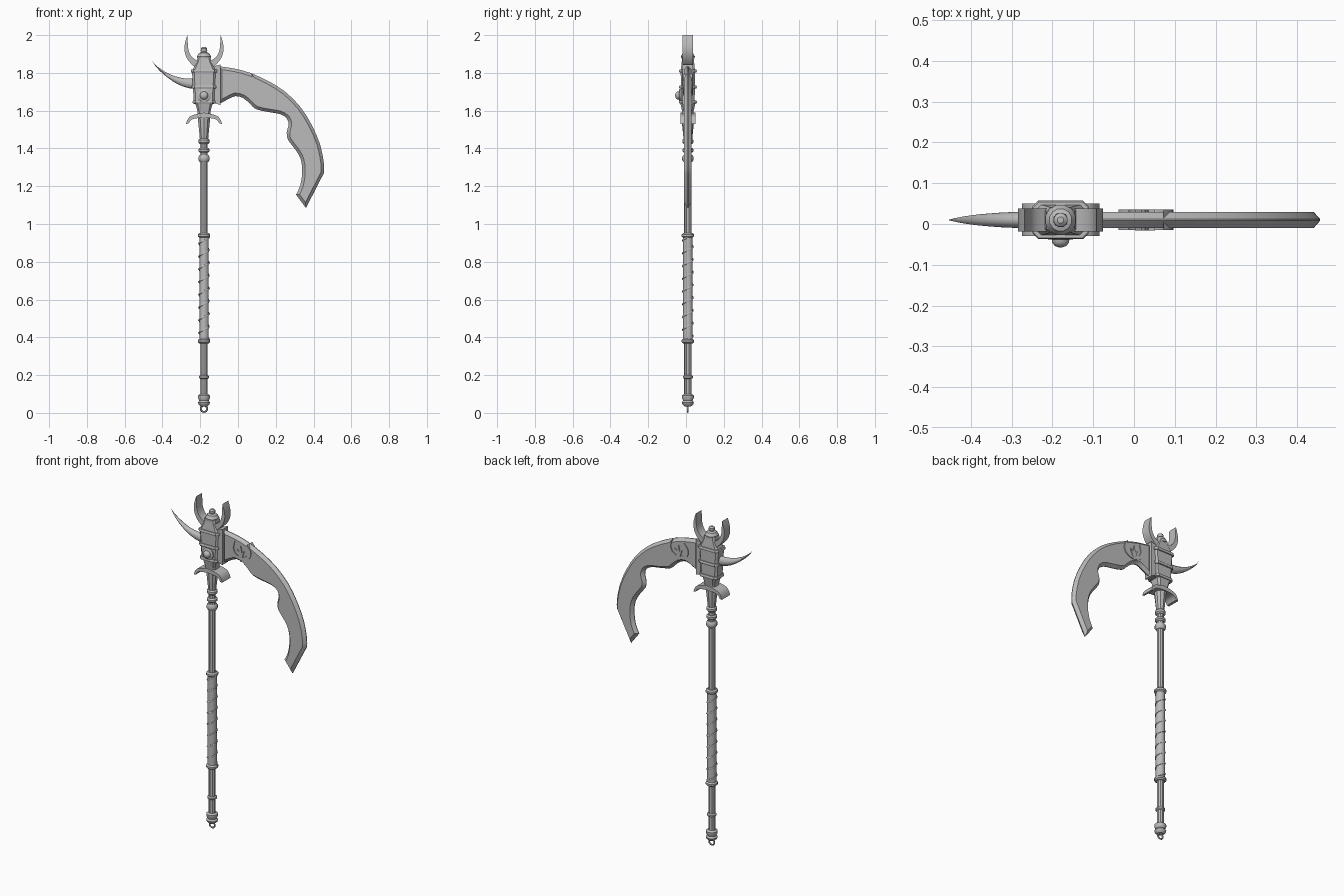
import bpy, bmesh, math
from mathutils import Vector

if "Cube" in bpy.data.objects:
    bpy.data.objects.remove(bpy.data.objects["Cube"])

CX, CY = -0.18, 0.01   # axis of the handle

steel = bpy.data.materials.new("grey steel")
steel.diffuse_color = (0.5, 0.5, 0.5, 1)
steel.use_nodes = True
steel.node_tree.nodes["Principled BSDF"].inputs["Base Color"].default_value = steel.diffuse_color


def finish(name, bm, smooth=35):
    bmesh.ops.recalc_face_normals(bm, faces=bm.faces)
    me = bpy.data.meshes.new(name)
    bm.to_mesh(me)
    bm.free()
    ob = bpy.data.objects.new(name, me)
    bpy.context.collection.objects.link(ob)
    me.materials.append(steel)
    if smooth:
        bpy.ops.object.select_all(action='DESELECT')
        ob.select_set(True)
        bpy.context.view_layer.objects.active = ob
        bpy.ops.object.shade_smooth_by_angle(angle=math.radians(smooth))
    return ob


def loft(name, rings, smooth=35, closed=False):
    """Skin a list of equal-length point rings, capping the ends."""
    bm = bmesh.new()
    vs = [[bm.verts.new(p) for p in r] for r in rings]
    n = len(vs[0])
    pairs = list(zip(vs, vs[1:])) + ([(vs[-1], vs[0])] if closed else [])
    for a, b in pairs:
        for i in range(n):
            j = (i + 1) % n
            bm.faces.new((a[i], a[j], b[j], b[i]))
    if not closed:
        bm.faces.new(vs[0])
        bm.faces.new(vs[-1])
    return finish(name, bm, smooth)


def lathe(name, profile, sides=12, axis='z', z0=0, smooth=35):
    """Turn (radius, position) pairs round the handle axis, or round -y at height z0."""
    rings = []
    for r, h in profile:
        ring = []
        for i in range(sides):
            t = 2 * math.pi * (i + .5) / sides
            c, s = r * math.cos(t), r * math.sin(t)
            ring.append((CX + c, CY + s, h) if axis == 'z' else (CX + c, h, z0 + s))
        rings.append(ring)
    return loft(name, rings, smooth)


def curve(pts, steps=3):
    """Smooth chain of points through the given ones."""
    p = [Vector(q) for q in pts]
    p = [2 * p[0] - p[1]] + p + [2 * p[-1] - p[-2]]
    out = []
    for a, b, c, d in zip(p, p[1:], p[2:], p[3:]):
        for k in range(steps):
            t = k / steps
            out.append(.5 * (2 * b + (c - a) * t + (2 * a - 5 * b + 4 * c - d) * t * t
                             + (3 * b - a - 3 * c + d) * t ** 3))
    return out + [p[-2]]


def prism(name, outline, half, bevel=0, edge=0.002, smooth=30):
    """Flat shape in x-z, thick in y; bevel slopes each side down to a thin edge."""
    bm = bmesh.new()
    e = edge if bevel else half
    front = [bm.verts.new((x, CY - e, z)) for x, z in outline]
    back = [bm.verts.new((x, CY + e, z)) for x, z in outline]
    n = len(front)
    caps = [bm.faces.new(front), bm.faces.new(back[::-1])]
    for i in range(n):
        j = (i + 1) % n
        bm.faces.new((front[i], back[i], back[j], front[j]))
    bmesh.ops.recalc_face_normals(bm, faces=bm.faces)
    if bevel:
        for f in caps:
            bmesh.ops.inset_region(bm, faces=[f], thickness=bevel, depth=half - e,
                                   use_even_offset=True)
    return finish(name, bm, smooth)


def mirrored(outline):
    return [(2 * CX - x, z) for x, z in outline]


def block(name, sections, cut=.3):
    """Stack of corner-cut rectangles: (half width, half depth, height)."""
    rings = []
    for w, d, z in sections:
        c = cut * d
        rings.append([(CX + x, CY + y, z) for x, y in
                      ((w, d - c), (w - c, d), (c - w, d), (-w, d - c),
                       (-w, c - d), (c - w, -d), (w - c, -d), (w, c - d))])
    return loft(name, rings, 0)


# Handle: pommel, shaft, grip and neck
lathe("pommel", [(.018, .035), (.03, .045), (.033, .055), (.026, .065), (.033, .08),
                 (.033, .092), (.022, .10)])
lathe("shaft", [(.02, .09), (.02, 1.48)], sides=10)
lathe("grip", [(.026, .38), (.026, .94)])
lathe("neck", [(.022, 1.44), (.026, 1.48), (.036, 1.575), (.036, 1.585)], sides=10)

# Collars along the handle: (height, half length, radius)
for z, h, r in ((.19, .007, .027), (.38, .009, .034), (.94, .009, .034),
                (1.347, .014, .031), (1.39, .009, .03), (1.438, .011, .03)):
    lathe("collar", [(r * .75, z - h * 1.4), (r, z - h * .6), (r, z + h * .6),
                     (r * .75, z + h * 1.4)])


# Cord wound round the grip
def tube(name, centres, radius, closed=False):
    rings = []
    n = len(centres)
    for i, p in enumerate(centres):
        q = centres[(i + 1) % n] if closed else centres[min(i + 1, n - 1)]
        o = centres[i - 1] if closed or i else p
        t = (q - o).normalized()
        hint = Vector((0, 1, 0)) if closed else Vector((0, 0, 1))
        u = t.cross(hint).normalized()
        v = t.cross(u)
        rings.append([p + radius * (math.cos(a) * u + math.sin(a) * v)
                      for a in (k * math.pi / 3 for k in range(6))])
    return loft(name, rings, 60, closed)


turns = 8
tube("grip_cord", [Vector((CX + .026 * math.cos(a), CY + .026 * math.sin(a),
                           .39 + .54 * i / (turns * 14)))
                   for i in range(turns * 14 + 1)
                   for a in [2 * math.pi * i / 14]], .005)

# Hanging ring under the pommel
tube("ring", [Vector((CX + .017 * math.cos(a), CY, .022 + .017 * math.sin(a)))
              for a in (k * math.pi / 8 for k in range(16))], .005, True)

# Curled guard under the head, one strap each side
strap = curve([(CX, 1.59), (-.215, 1.583), (-.25, 1.572), (-.267, 1.553), (-.275, 1.53)])
strap += curve([(-.262, 1.532), (-.25, 1.549), (-.23, 1.558), (CX, 1.563)])
for o in (strap, mirrored(strap)):
    prism("guard_strap", o, .04)

# Head: socket, body, bands and cap
block("socket", [(.034, .03, 1.57), (.034, .03, 1.595), (.046, .04, 1.64)])
block("head_body", [(.052, .036, 1.635), (.055, .036, 1.66), (.063, .038, 1.80),
                    (.058, .037, 1.82), (.038, .032, 1.865), (.034, .03, 1.885)])
for z, w in ((1.645, .058), (1.725, .063), (1.81, .067)):
    block("head_band", [(w, .044, z - .008), (w + .002, .047, z - .003),
                        (w + .002, .047, z + .003), (w, .044, z + .008)])
lathe("cap", [(.036, 1.875), (.038, 1.888), (.028, 1.905), (.013, 1.91), (.018, 1.92),
              (.017, 1.93), (.008, 1.937)])

# Round boss on the front
lathe("boss", [(.036, -.02), (.036, -.034), (.03, -.038), (.022, -.038), (.021, -.046),
               (.014, -.054), (.005, -.057)], 16, 'y', 1.68)

# Pair of upright horns
horn = curve([(-.21, 1.815), (-.25, 1.85), (-.274, 1.885), (-.284, 1.925), (-.279, 1.965),
              (-.268, 2.0)])
horn += curve([(-.266, 1.96), (-.262, 1.92), (-.245, 1.885), (-.21, 1.86)])
for o in (horn, mirrored(horn)):
    prism("upright_horn", o, .028)

# Rear spike: (x, top, bottom, half depth)
rings = []
for x, top, low, d in curve([(-.215, 1.772, 1.712, .02), (-.27, 1.772, 1.718, .02),
                             (-.325, 1.783, 1.738, .018), (-.375, 1.803, 1.772, .014),
                             (-.415, 1.828, 1.808, .009), (-.44, 1.847, 1.838, .004),
                             (-.453, 1.866, 1.863, .001)], 2):
    m, h = (top + low) / 2, (top - low) / 2
    lean = .35 * h    # sections stand square to the bend
    rings.append([(x - lean * math.sin(a), CY + d * math.cos(a), m + h * math.sin(a))
                  for a in (k * math.pi / 5 for k in range(10))])
loft("rear_spike", rings, 50)

# Curved blade with bevelled edges, and its mounting plate
blade = curve([(-.10, 1.835), (-.015, 1.822), (.065, 1.80), (.16, 1.757), (.25, 1.70),
               (.33, 1.62), (.39, 1.525), (.435, 1.42), (.455, 1.32), (.455, 1.27)], 2)
blade += [Vector((.36, 1.085))]
blade += curve([(.307, 1.155), (.33, 1.205), (.34, 1.275), (.333, 1.34), (.307, 1.39),
                (.265, 1.445), (.258, 1.487), (.268, 1.525), (.258, 1.56), (.222, 1.582),
                (.16, 1.593), (.095, 1.608), (.065, 1.635), (.027, 1.667), (-.015, 1.677),
                (-.053, 1.66), (-.10, 1.635)], 2)
prism("blade", blade, .02, bevel=.016, smooth=20)
prism("blade_mount", [(-.125, 1.64), (-.093, 1.63), (-.093, 1.845), (-.125, 1.835)], .028)

# Raised emblem on both blade faces: crescent, spike and side barbs
crescent = curve([(-.012, 1.795), (-.035, 1.765), (-.037, 1.735), (-.02, 1.705), (.027, 1.69),
                  (.075, 1.705), (.095, 1.735), (.092, 1.765), (.072, 1.795)])
crescent += curve([(.08, 1.755), (.066, 1.725), (.027, 1.708), (-.01, 1.725), (-.022, 1.755)])
prism("emblem_crescent", crescent, .025)
prism("emblem_spike", [(.027, 1.68), (.04, 1.715), (.052, 1.75), (.036, 1.738), (.027, 1.775),
                       (.018, 1.738), (.002, 1.75), (.014, 1.715)], .0255)
